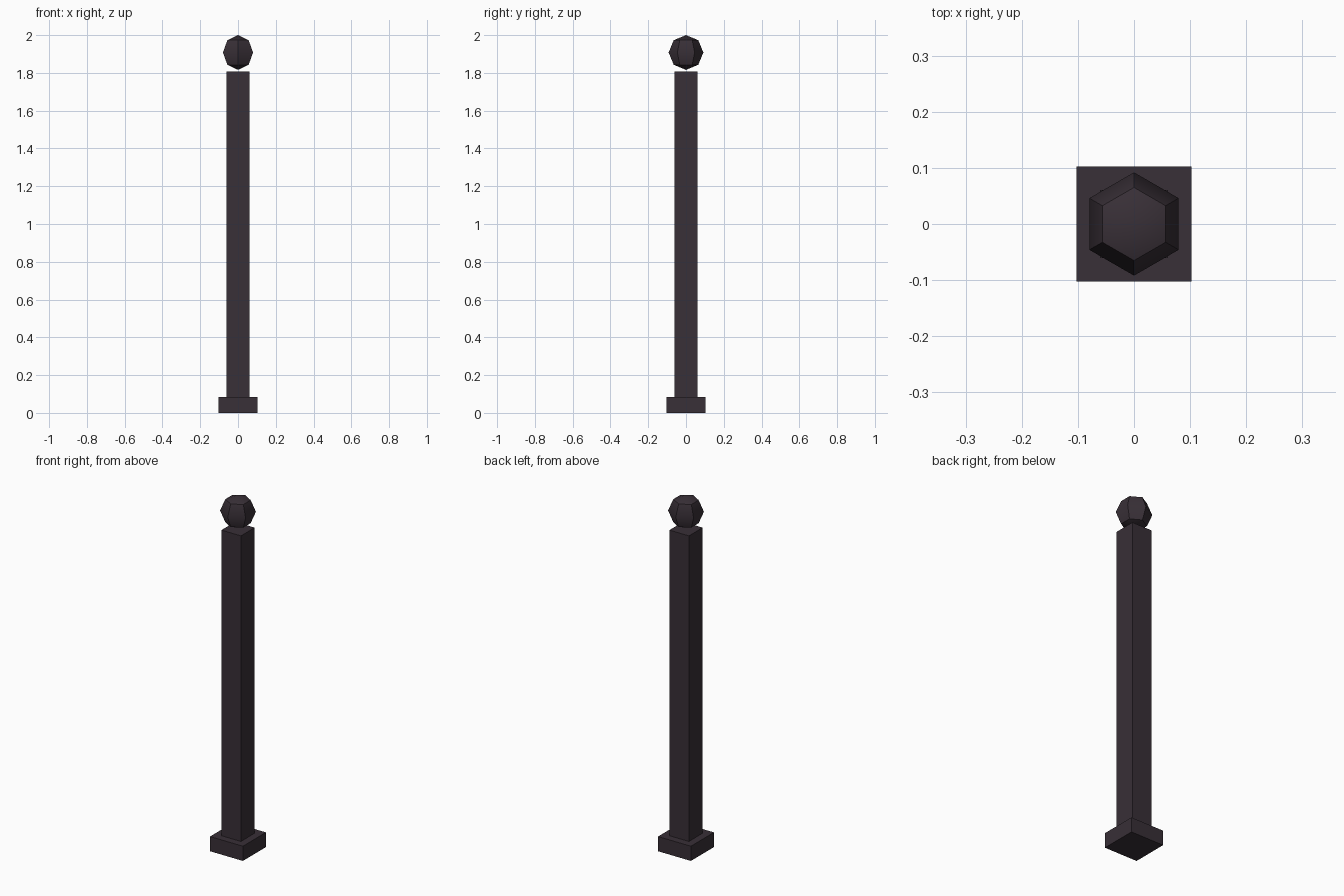
import bpy
import math

cube = bpy.data.objects.get("Cube")
if cube:
    bpy.data.objects.remove(cube, do_unlink=True)

# One dark iron colour for the whole post
iron = bpy.data.materials.new("dark_iron")
iron.use_nodes = True
iron_colour = (0.040, 0.029, 0.038, 1)
iron.diffuse_color = iron_colour
iron.node_tree.nodes["Principled BSDF"].inputs["Base Color"].default_value = iron_colour


def block(name, width, bottom, top):
    """Square upright block between two heights."""
    bpy.ops.mesh.primitive_cube_add(size=1, location=(0, 0, (bottom + top) / 2))
    obj = bpy.context.object
    obj.name = name
    obj.scale = (width, width, top - bottom)
    bpy.ops.object.transform_apply(location=False, rotation=False, scale=True)
    obj.data.materials.append(iron)
    return obj


# Square foot and tall shaft
FOOT_TOP = 0.083
block("foot", 0.205, 0, FOOT_TOP)
block("shaft", 0.122, FOOT_TOP, 1.808)

# Six-sided ball floating just above the shaft, corners to front and back
RADIUS = 0.092
bpy.ops.mesh.primitive_uv_sphere_add(segments=6, ring_count=4, radius=RADIUS,
                                     location=(0, 0, 2 - RADIUS))
ball = bpy.context.object
ball.name = "ball_finial"
ball.data.materials.append(iron)
bpy.ops.object.shade_smooth_by_angle(angle=math.radians(43))
